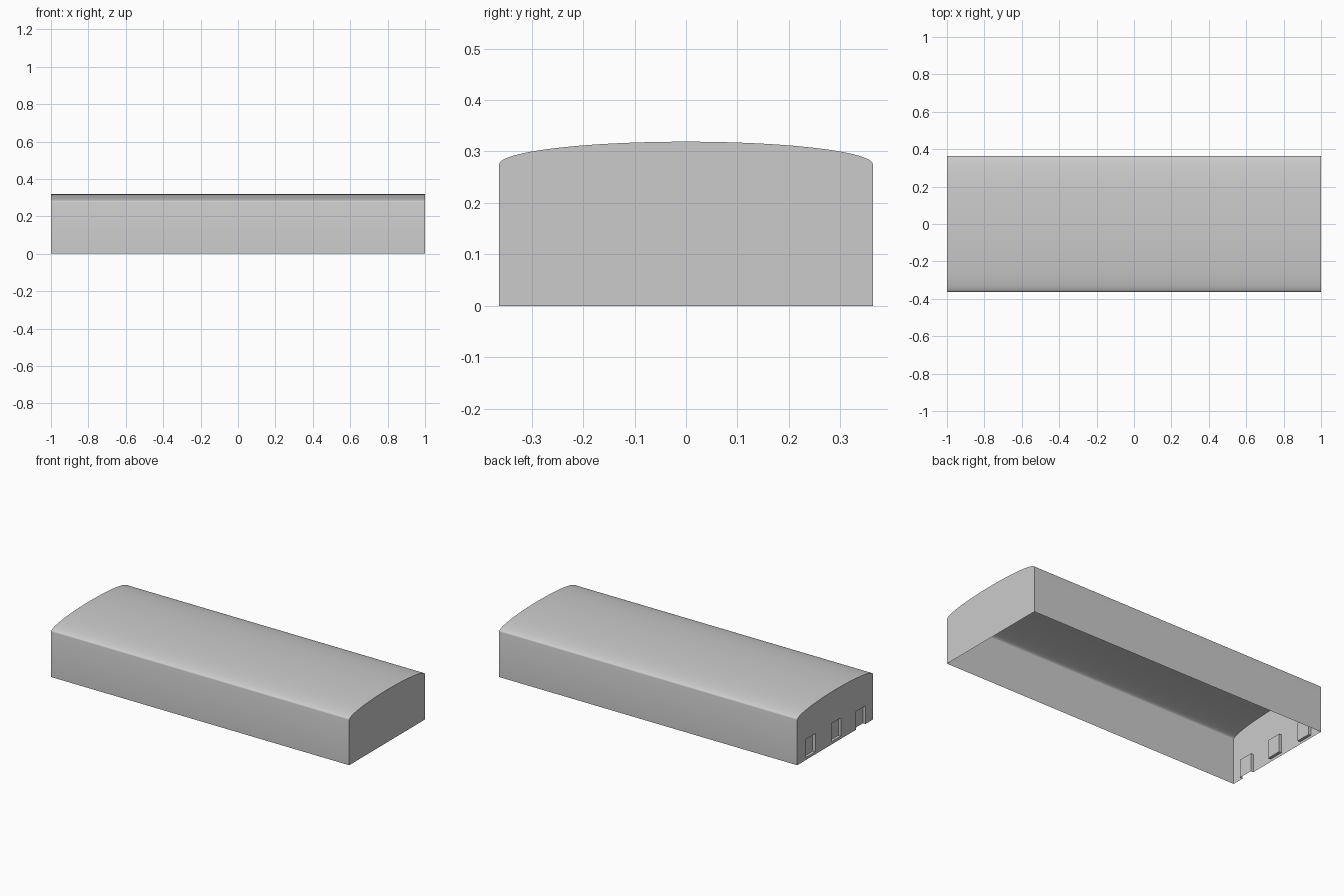
import bpy, bmesh, math
from mathutils import Vector

cube = bpy.data.objects.get("Cube")
if cube:
    bpy.data.objects.remove(cube, do_unlink=True)

HALF_L, HALF_W = 1.0, 0.363
EAVES, RIDGE = 0.275, 0.319
SEGMENTS = 48
DOOR_W, DOOR_H, RECESS = 0.09, 0.11, 0.017
DOORS = [(0.235, 0.015), (-0.01, 0.017), (-0.245, 0.0)]  # centre y, sill z

grey = bpy.data.materials.new("light grey")
grey.use_nodes = True
grey.diffuse_color = (0.6, 0.6, 0.6, 1)
grey.node_tree.nodes["Principled BSDF"].inputs["Base Color"].default_value = (0.6, 0.6, 0.6, 1)


def make_object(name, bm, smooth=False):
    mesh = bpy.data.meshes.new(name)
    bm.to_mesh(mesh)
    bm.free()
    mesh.materials.append(grey)
    obj = bpy.data.objects.new(name, mesh)
    bpy.context.collection.objects.link(obj)
    if smooth:
        bpy.ops.object.select_all(action='DESELECT')
        obj.select_set(True)
        bpy.context.view_layer.objects.active = obj
        bpy.ops.object.shade_smooth_by_angle(angle=math.radians(30))
    return obj


def quad(bm, *points):
    return bm.faces.new([bm.verts.new(p) for p in points])


# Cross-section: straight walls under a shallow elliptical vault
arch = [(HALF_W * math.cos(math.pi * i / SEGMENTS),
         EAVES + (RIDGE - EAVES) * math.sin(math.pi * i / SEGMENTS))
        for i in range(SEGMENTS + 1)]
profile = [(HALF_W, 0)] + arch + [(-HALF_W, 0)]

# Long walls and vaulted roof, open underneath
bm = bmesh.new()
near = [bm.verts.new((HALF_L, y, z)) for y, z in profile]
far = [bm.verts.new((-HALF_L, y, z)) for y, z in profile]
for i in range(len(profile) - 1):
    bm.faces.new((near[i], near[i + 1], far[i + 1], far[i]))
make_object("walls_and_roof", bm, smooth=True)

# Plain end wall
bm = bmesh.new()
bm.faces.new([bm.verts.new((HALF_L, y, z)) for y, z in profile])
make_object("left_end_wall", bm)

# End wall with door openings: slice the wall, then remove the door panels
bm = bmesh.new()
bm.faces.new([bm.verts.new((-HALF_L, y, z)) for y, z in reversed(profile)])


def slice_wall(point, normal):
    bmesh.ops.bisect_plane(bm, geom=bm.verts[:] + bm.edges[:] + bm.faces[:],
                           plane_co=point, plane_no=normal)


for y, sill in DOORS:
    for edge in (y - DOOR_W / 2, y + DOOR_W / 2):
        slice_wall((0, edge, 0), (0, 1, 0))
    for level in (sill, sill + DOOR_H):
        if level > 0:
            slice_wall((0, 0, level), (0, 0, 1))


def in_door(c):
    return any(abs(c.y - y) < DOOR_W / 2 and sill < c.z < sill + DOOR_H
               for y, sill in DOORS)


panels = [f for f in bm.faces if in_door(f.calc_center_median())]
bmesh.ops.delete(bm, geom=panels, context='FACES')
make_object("right_end_wall", bm)

# Recessed doors with their jambs, heads and sills
for n, (y, sill) in enumerate(DOORS, 1):
    bm = bmesh.new()
    corners = [(y + DOOR_W / 2, sill), (y - DOOR_W / 2, sill),
               (y - DOOR_W / 2, sill + DOOR_H), (y + DOOR_W / 2, sill + DOOR_H)]
    outer = [Vector((-HALF_L, a, b)) for a, b in corners]
    inner = [p + Vector((RECESS, 0, 0)) for p in outer]
    quad(bm, *inner)
    for i in range(4):
        j = (i + 1) % 4
        if i == 0 and sill == 0:
            continue  # the ground-level door has no sill
        quad(bm, outer[i], outer[j], inner[j], inner[i])
    bmesh.ops.remove_doubles(bm, verts=bm.verts, dist=0.0001)
    make_object("door_recess_%d" % n, bm)
